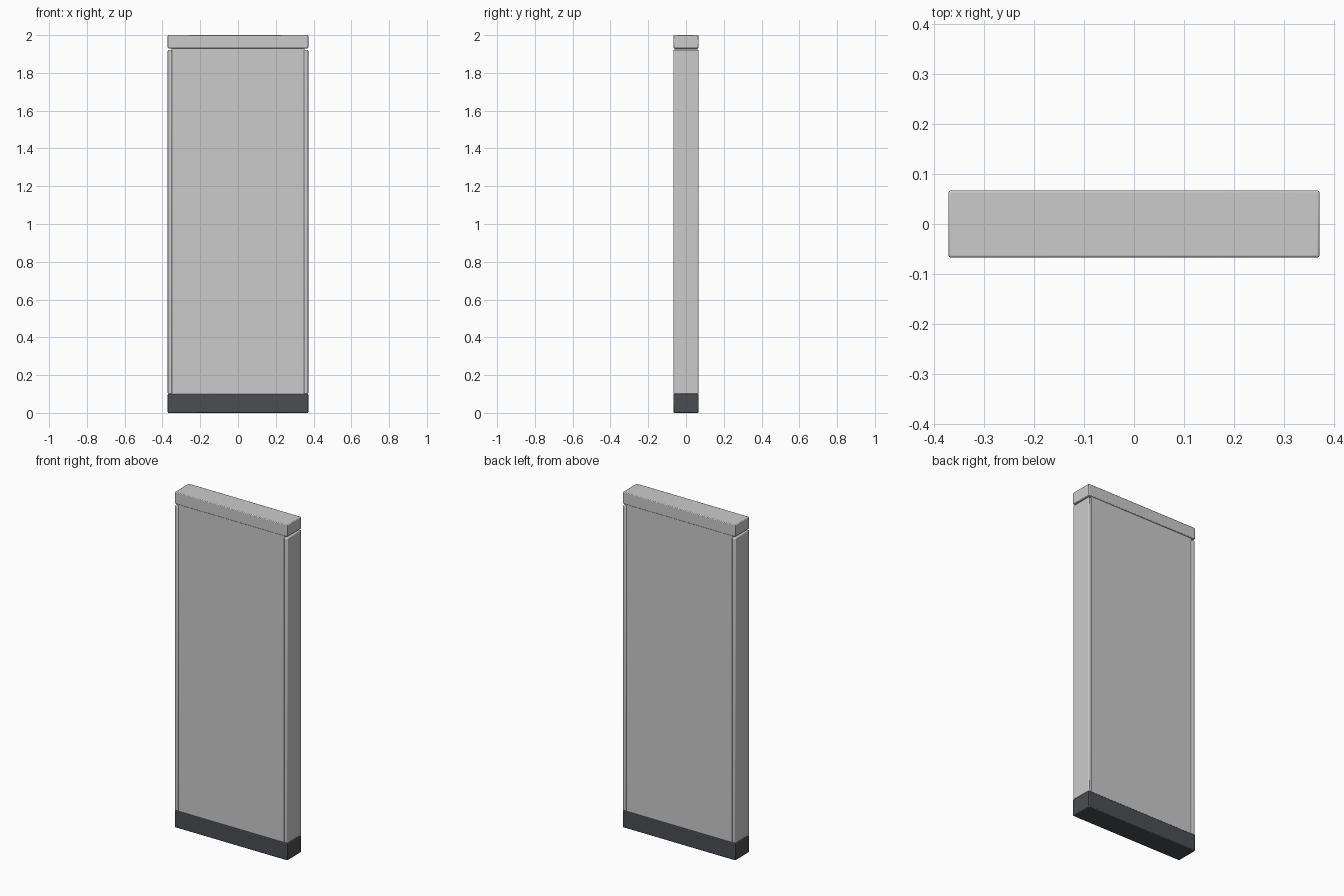
import bpy

if "Cube" in bpy.data.objects:
    bpy.data.objects.remove(bpy.data.objects["Cube"])

dark = bpy.data.materials.new("dark_grey")
dark.diffuse_color = (0.07, 0.075, 0.085, 1)
dark.use_nodes = True
dark.node_tree.nodes["Principled BSDF"].inputs["Base Color"].default_value = dark.diffuse_color


def box(name, x, y, z, bevel=0.0, mat=None):
    """Box from (min, max) ranges, with an optional bevelled edge."""
    bpy.ops.mesh.primitive_cube_add(size=1)
    ob = bpy.context.object
    ob.name = name
    ob.location = [(r[0] + r[1]) / 2 for r in (x, y, z)]
    ob.scale = [r[1] - r[0] for r in (x, y, z)]
    bpy.ops.object.transform_apply(location=True, rotation=False, scale=True)
    if bevel:
        mod = ob.modifiers.new("bevel", "BEVEL")
        mod.width = bevel
        mod.segments = 2
    if mat:
        ob.data.materials.append(mat)
    bpy.ops.object.shade_smooth_by_angle()
    return ob


W, D = 0.372, 0.067  # half width and half depth

# Dark plinth and light cap
box("plinth", (-W, W), (-D, D), (0, 0.10), 0.004, dark)
box("cap", (-W, W), (-D, D), (1.93, 2.0), 0.004)

# Slightly recessed panel running up into the cap
box("panel", (-0.352, 0.352), (-0.061, 0.061), (0.098, 1.932))

# Edge posts on both sides, stopping short of the cap
for side, s in (("left", -1), ("right", 1)):
    xs = sorted((s * 0.349, s * W))
    box(side + "_post", xs, (-D, D), (0.10, 1.922), 0.006)
